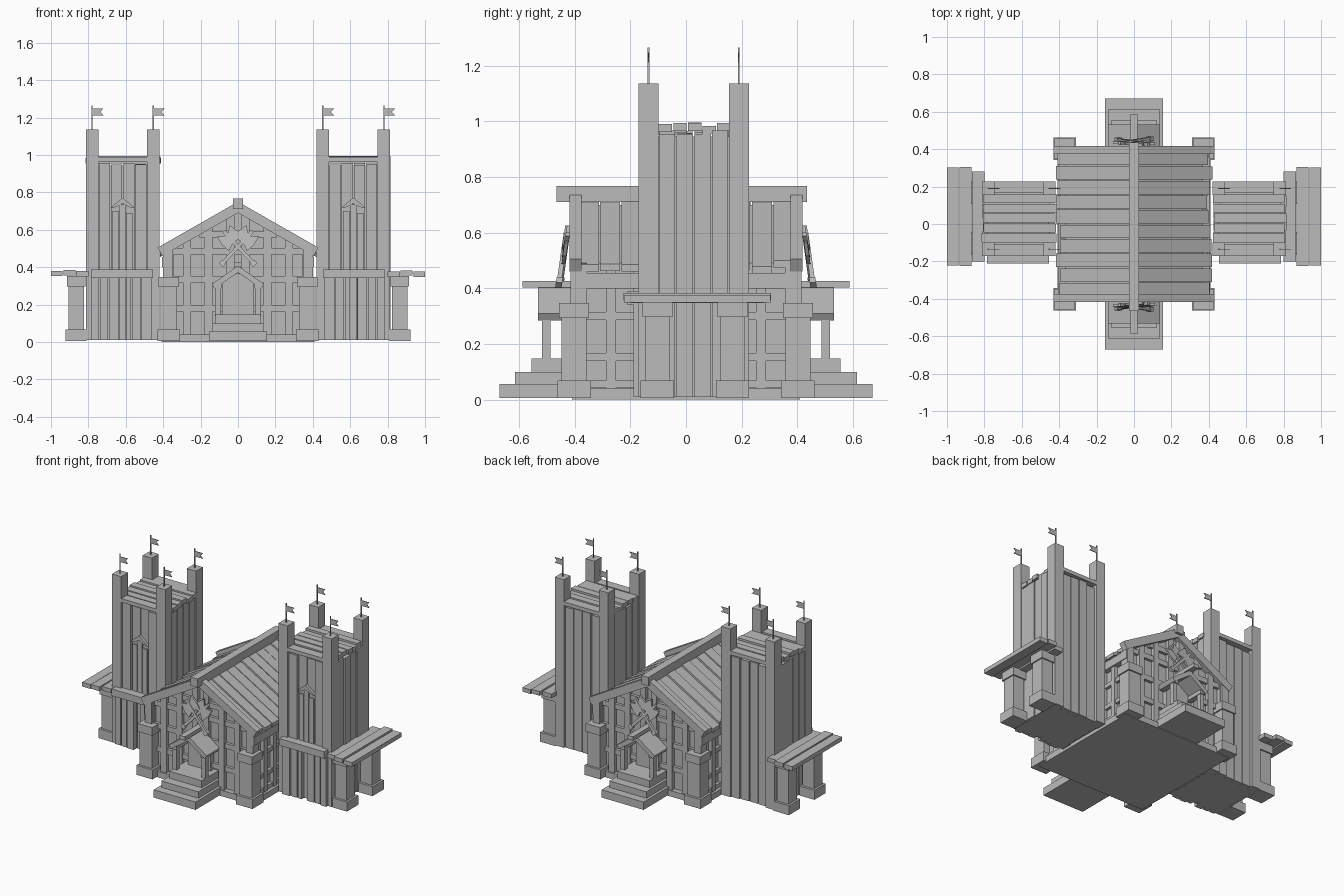
import bpy, bmesh, math, random
from mathutils import Vector

if "Cube" in bpy.data.objects:
    bpy.data.objects.remove(bpy.data.objects["Cube"])

random.seed(4)
wood = bpy.data.materials.new("weathered grey wood")
wood.diffuse_color = (0.5, 0.5, 0.5, 1)
wood.use_nodes = True
wood.node_tree.nodes["Principled BSDF"].inputs["Base Color"].default_value = wood.diffuse_color


class Part:
    """Collects boxes and extruded profiles into one object."""
    def __init__(self, name):
        self.name, self.bm = name, bmesh.new()

    def prism(self, pts, y0, y1, move=None):
        # x-z profile pulled along y
        a = [self.bm.verts.new((x, y0, z)) for x, z in pts]
        b = [self.bm.verts.new((x, y1, z)) for x, z in pts]
        n = len(pts)
        self.bm.faces.new(a)
        self.bm.faces.new(b[::-1])
        for i in range(n):
            self.bm.faces.new((a[i], b[i], b[(i + 1) % n], a[(i + 1) % n]))
        if move:
            for v in a + b:
                v.co = move(v.co)

    def box(self, x0, x1, y0, y1, z0, z1):
        self.prism([(x0, z0), (x1, z0), (x1, z1), (x0, z1)], y0, y1)

    def done(self):
        bmesh.ops.recalc_face_normals(self.bm, faces=self.bm.faces)
        me = bpy.data.meshes.new(self.name)
        self.bm.to_mesh(me)
        self.bm.free()
        me.materials.append(wood)
        bpy.context.collection.objects.link(bpy.data.objects.new(self.name, me))


def jit(a):
    return random.uniform(-a, a)


def footed_post(p, x, y, hx, hy, top):
    # stone foot, shaft and cap
    p.box(x - hx, x + hx, y - hy, y + hy, 0.005, 0.068)
    p.box(x - hx * .75, x + hx * .75, y - hy * .75, y + hy * .75, 0.06, top - .03)
    p.box(x - hx * .9, x + hx * .9, y - hy * .9, y + hy * .9, top - .055, top)


# ---- Hall ----
hall = Part("hall_walls")
hall.prism([(-.37, 0), (.37, 0), (.37, .49), (0, .70), (-.37, .49)], -.375, .375)
hall.box(-.41, .41, -.41, .41, 0, .04)
hall.done()

frame = Part("hall_timber_frame")
for s in (-1, 1):
    y0, y1 = s * .37, s * .40
    for x in (-.365, -.272, -.157, -.04, .04, .157, .272, .365):
        frame.box(x - .021, x + .021, y0, y1, .03, .70 - .57 * abs(x))
    for z in (.18, .335, .485, .575):
        h = min(.385, (.70 - z) / .57 - .01)
        frame.box(-h, h, y0, s * .394, z - .017, z + .017)
    # side walls
    for y in (-.27, -.17, -.06, .06, .17, .27):
        frame.box(s * .365, s * .395, y - .018, y + .018, .03, .47)
    for z in (.055, .153, .30):
        frame.box(s * .365, s * .39, -.39, .39, z - .014, z + .014)
    frame.box(s * .36, s * .405, -.41, .41, .40, .455)
    for t in (-1, 1):
        frame.box(s * .35, s * .40, t * .355, t * .415, .3, .49)
frame.done()

posts = Part("hall_corner_posts")
for sx in (-1, 1):
    for sy in (-1, 1):
        footed_post(posts, sx * .37, sy * .402, .06, .06, .348)
posts.done()

roof = Part("hall_roof_planks")
for s in (-1, 1):
    n = 10
    for i in range(n):
        y = -.39 + .78 * i / n
        e, d = .405 + jit(.015), jit(.008)
        def at(x, o):
            return (s * x, .725 - .575 * x + o + d)
        roof.prism([at(0, 0), at(e, 0), at(e, -.025), at(0, -.025)],
                   y + .003, y + .78 / n - .003 + jit(.002))
roof.done()

barge = Part("hall_gable_boards")
for t in (-1, 1):
    for s in (-1, 1):
        barge.prism([(0, .75), (s * .43, .505), (s * .405, .46), (0, .69)], t * .375, t * .418)
barge.box(-.026, .026, -.465, .435, .71, .768)
barge.done()

# ---- Porches with stairs, front and back ----
for t, side in ((-1, "front"), (1, "back")):
    st = Part(side + "_stairs")
    for w, d, z0, z1 in ((.155, .67, .005, .057), (.137, .615, .057, .10), (.12, .555, .10, .147)):
        st.box(-w, w, t * .37, t * d, z0, z1)
    st.done()

    door = Part(side + "_door")
    door.prism([(-.085, .14), (.085, .14), (.085, .32), (0, .37), (-.085, .32)], t * .37, t * .41)
    door.done()

    porch = Part(side + "_porch")
    for s in (-1, 1):
        porch.box(s * .092, s * .122, t * .487, t * .517, .14, .31)
        porch.box(s * .088, s * .126, t * .39, t * .525, .285, .315)
        porch.prism([(0, .408), (s * .14, .31), (s * .125, .285), (0, .372)], t * .39, t * .532)
    porch.box(-.02, .02, t * .38, t * .588, .402, .427)
    porch.done()

    # crossed axes leaning on the gable
    axes = Part(side + "_crossed_axes")
    for s in (-1, 1):
        a = s * math.radians(43)
        def place(v, a=a, s=s):
            x = v.x * math.cos(a) + v.z * math.sin(a)
            z = -v.x * math.sin(a) + v.z * math.cos(a)
            return Vector((x, v.y - t * (z * .14 + (.006 if s > 0 else 0)), z + .51))
        axes.prism([(-.009, -.13), (.009, -.13), (.009, .115), (-.009, .115)],
                   t * .435, t * .452, place)
        axes.prism([(-.015, -.135), (.015, -.135), (.015, -.112), (-.015, -.112)],
                   t * .432, t * .455, place)
        axes.prism([(-.015, .03), (.015, .03), (.05, .015), (.056, .065), (.045, .115),
                    (.012, .09), (-.012, .09), (-.045, .115), (-.056, .065), (-.05, .015)],
                   t * .437, t * .450, place)
    axes.done()

# ---- Towers ----
PX, PY = (.453, .78), (-.135, .19)
for s, side in ((-1, "left"), (1, "right")):
    tp = Part(side + "_tower_posts")
    fl = Part(side + "_tower_flags")
    for px in PX:
        for py in PY:
            tp.box(s * px - .034, s * px + .034, py - .036, py + .036, .01, 1.135)
            x = s * px
            fl.box(x - .003, x + .003, py - .003, py + .003, 1.13, 1.265)
            fl.prism([(x, 1.212), (x + .06, 1.212), (x + .043, 1.23), (x + .06, 1.248), (x, 1.248)],
                     py - .002, py + .002)
    tp.done()
    fl.done()

    wall = Part(side + "_tower_planks")
    wall.box(s * .437, s * .797, -.13, .185, .01, .945)
    # outer and inner sides
    for i in range(4):
        y = -.099 + .0635 * i
        for x0, x1 in ((.78, .812), (.425, .455)):
            wall.box(s * x0, s * (x1 + jit(.004)), y + .002, y + .0605 + jit(.002), .01, .96 + jit(.008))
    # front and back
    for i in range(4):
        x = .488 + .0645 * i
        lift = .012 if i in (0, 3) else 0
        wall.box(s * (x + .002), s * (x + .0615), -.12, -.148 - lift, .01, .95 + jit(.008))
        wall.box(s * (x + .002), s * (x + .0615), .18, .213 + jit(.005), .01, .95 + jit(.008))
    wall.done()

    cap = Part(side + "_tower_roof")
    for i in range(5):
        y = -.10 + .0525 * i
        z = .975 + jit(.006)
        cap.box(s * (.42 + jit(.008)), s * (.812 + jit(.008)), y + .002, y + .05, z - .015, z + .014)
    cap.box(s * .487, s * .747, -.17, -.11, .963, .988)
    cap.box(s * .487, s * .747, .165, .226, .963, .988)
    cap.done()

    # peaked panel and lower plank screen on the front
    gate = Part(side + "_tower_gate")
    c = s * .617
    gate.prism([(c - .066, .715), (c - .045, .735), (c, .772), (c + .045, .735), (c + .066, .715),
                (c + .034, .722), (c, .74), (c - .034, .722)][::-1], -.14, -.166)
    for i, h in enumerate((.70, .735, .69)):
        x = c - .055 + .037 * i
        gate.box(x, x + .034, -.14, -.158, .01, h)
    for x0, x1 in ((.46, .515), (.522, .565), (.572, .60), (.64, .69), (.697, .735), (.742, .785)):
        gate.box(s * x0, s * x1, -.13, -.185 + jit(.006), .01, .35)
    gate.box(s * .455, s * .787, -.14, -.212, .342, .388)
    gate.done()

    # side canopy on two posts
    can = Part(side + "_canopy")
    for y in (-.103, .167):
        footed_post(can, s * .865, y, .056, .06, .352)
    for x0, x1, y0, y1 in ((.80, .866, -.20, .28), (.870, .932, -.225, .305), (.938, 1.0, -.222, .303)):
        z = .366 + jit(.004)
        can.box(s * x0, s * x1, y0, y1, z - .014, z + .014)
    can.done()
